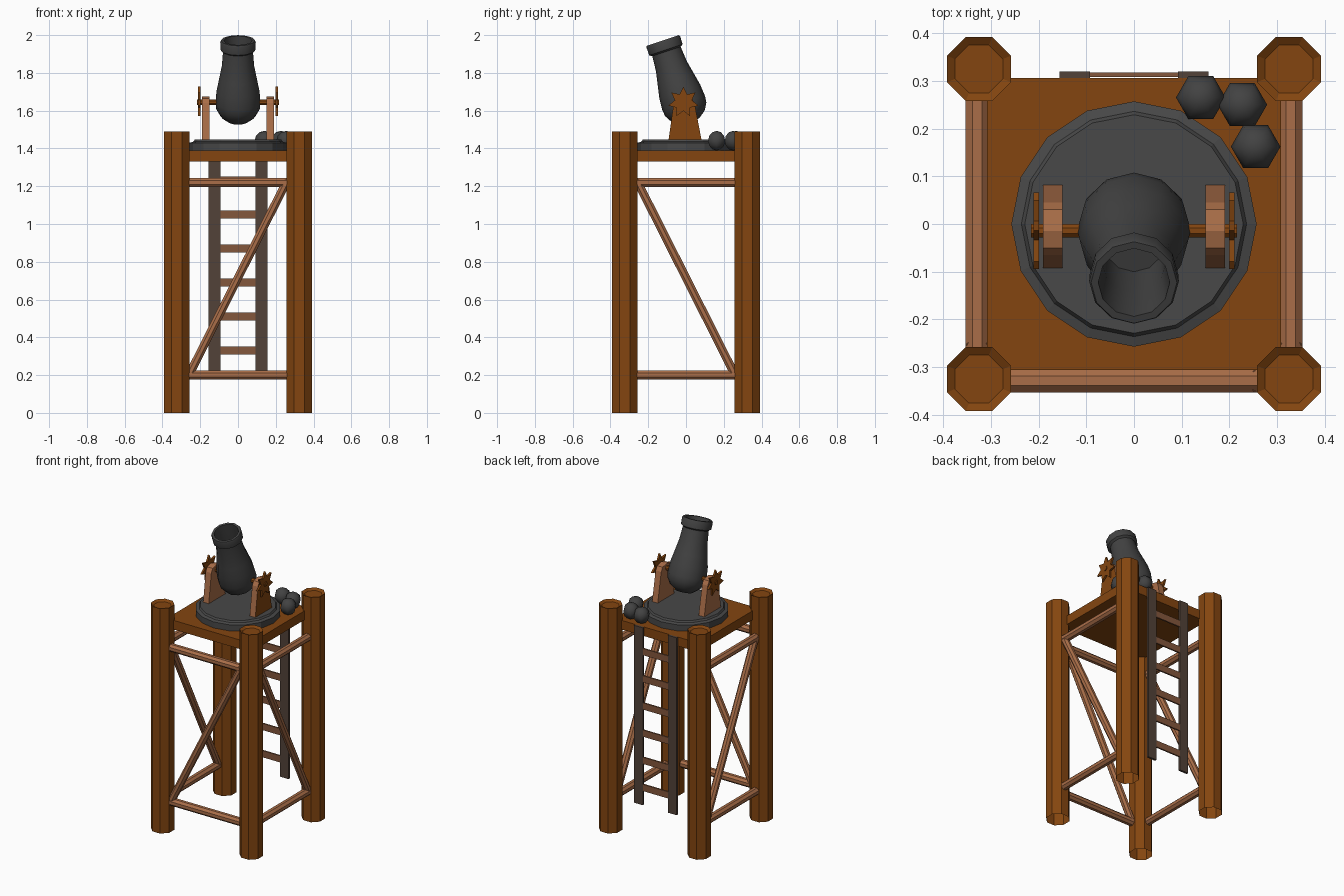
import bpy, bmesh, math
from mathutils import Vector, Matrix

if "Cube" in bpy.data.objects:
    bpy.data.objects.remove(bpy.data.objects["Cube"])


def mat(name, c):
    m = bpy.data.materials.new(name)
    m.diffuse_color = (*c, 1)
    m.use_nodes = True
    m.node_tree.nodes["Principled BSDF"].inputs["Base Color"].default_value = m.diffuse_color
    return m


BROWN = mat("brown wood", (0.23, 0.06, 0.005))
LIGHT = mat("light wood", (0.40, 0.155, 0.065))
RUNG = mat("rung wood", (0.23, 0.095, 0.045))
RAIL = mat("weathered wood", (0.085, 0.055, 0.040))
IRON = mat("grey iron", (0.065, 0.065, 0.065))
BARREL = mat("dark iron", (0.055, 0.055, 0.055))


def finish(name, bm, *mats, smooth=None):
    bmesh.ops.recalc_face_normals(bm, faces=bm.faces)
    me = bpy.data.meshes.new(name)
    bm.to_mesh(me)
    bm.free()
    ob = bpy.data.objects.new(name, me)
    bpy.context.collection.objects.link(ob)
    for m in mats:
        me.materials.append(m)
    if smooth:
        bpy.context.view_layer.objects.active = ob
        ob.select_set(True)
        bpy.ops.object.shade_smooth_by_angle(angle=math.radians(smooth))
        ob.select_set(False)
    return ob


def box(name, lo, hi, m):
    lo, hi = Vector(lo), Vector(hi)
    bm = bmesh.new()
    bmesh.ops.create_cube(bm, size=1, matrix=Matrix.Translation((lo + hi) / 2)
                          @ Matrix.Diagonal((*(hi - lo), 1)))
    return finish(name, bm, m)


def beam(name, a, b, half, m, sides=8):
    """Prism with flat sides running from a to b."""
    a, b = Vector(a), Vector(b)
    d = b - a
    z = d.normalized()
    ref = Vector((0, 0, 1)) if abs(z.z) < 0.99 else Vector((1, 0, 0))
    x = ref.cross(z).normalized()
    rot = Matrix((x, z.cross(x), z)).transposed().to_4x4()
    bm = bmesh.new()
    r = half / math.cos(math.pi / sides)
    bmesh.ops.create_cone(bm, cap_ends=True, segments=sides, radius1=r, radius2=r,
                          depth=d.length, matrix=Matrix.Translation((a + b) / 2) @ rot
                          @ Matrix.Rotation(math.pi / sides, 4, 'Z'))
    return finish(name, bm, m)


def lathe(name, profile, sides, m, matrix=Matrix(), smooth=None):
    """Revolve (radius, height) points around z."""
    bm = bmesh.new()
    rings = [[bm.verts.new((r * math.cos(2 * math.pi * i / sides),
                            r * math.sin(2 * math.pi * i / sides), h))
              for i in range(sides)] for r, h in profile]
    for p, q in zip(rings, rings[1:]):
        for i in range(sides):
            j = (i + 1) % sides
            bm.faces.new((p[i], p[j], q[j], q[i]))
    bm.faces.new(rings[0][::-1])
    bm.faces.new(rings[-1])
    bm.transform(matrix)
    return finish(name, bm, m, smooth=smooth)


def extrude_yz(name, pts, x0, x1, *mats):
    """Outline in the yz plane given thickness along x."""
    bm = bmesh.new()
    f = bm.faces.new([bm.verts.new((x0, y, z)) for y, z in pts])
    new = bmesh.ops.extrude_face_region(bm, geom=[f])['geom']
    bmesh.ops.translate(bm, vec=(x1 - x0, 0, 0),
                        verts=[v for v in new if isinstance(v, bmesh.types.BMVert)])
    bmesh.ops.recalc_face_normals(bm, faces=bm.faces)
    if len(mats) > 1:  # outer face takes the second colour
        for f in bm.faces:
            f.material_index = int(f.normal.x > 0.9)
    return finish(name, bm, *mats)


# Corner posts: octagonal, open at the foot, recessed top
for sx in (-1, 1):
    for sy in (-1, 1):
        bm = bmesh.new()
        r = 0.067 / math.cos(math.pi / 8)
        bmesh.ops.create_cone(bm, cap_ends=True, segments=8, radius1=r, radius2=r, depth=1.49,
                              matrix=Matrix.Translation((sx * .325, sy * .325, .745))
                              @ Matrix.Rotation(math.pi / 8, 4, 'Z'))
        bm.normal_update()
        top = [f for f in bm.faces if f.normal.z > 0.9]
        foot = [f for f in bm.faces if f.normal.z < -0.9]
        bmesh.ops.delete(bm, geom=foot, context='FACES_ONLY')
        bmesh.ops.inset_region(bm, faces=top, thickness=0.018)
        bmesh.ops.translate(bm, vec=(0, 0, -0.012), verts=top[0].verts)
        finish("corner_post", bm, BROWN)

# Platform and round iron base
box("platform", (-.308, -.306, 1.33), (.308, .306, 1.39), BROWN)
lathe("turntable", [(.257, 1.388), (.257, 1.43), (.236, 1.436), (.229, 1.447)], 16, IRON)

# Horizontal and diagonal braces on front, left and right
for z in (.2, 1.22):
    beam("front_beam", (-.3, -.329, z), (.3, -.329, z), .024, LIGHT)
    for s in (-1, 1):
        beam("side_beam", (s * .329, -.3, z), (s * .329, .3, z), .024, LIGHT)
beam("front_diagonal", (-.26, -.329, .2), (.26, -.329, 1.23), .022, LIGHT)
for s in (-1, 1):
    beam("side_diagonal", (s * .329, .26, .2), (s * .329, -.26, 1.23), .022, LIGHT)

# Ladder on the back
for s in (-1, 1):
    xs = sorted((s * .092, s * .156))
    box("ladder_rail", (xs[0], .306, .215), (xs[1], .32, 1.39), RAIL)
for i in range(6):
    z = .33 + .18 * i
    box("ladder_rung", (-.1, .308, z - .022), (.1, .318, z + .022), RUNG)

# Mortar barrel, tilted forward about the axle
AX = Vector((0, -.014, 1.645))
tilt = Matrix.Translation(AX) @ Matrix.Rotation(math.radians(18.4), 4, 'X')
lathe("barrel", [(.052, -.108), (.093, -.078), (.115, -.04), (.119, -.005), (.114, .06),
                 (.1, .13), (.086, .2), (.079, .283), (.093, .292), (.094, .335),
                 (.09, .344), (.075, .344), (.066, .22), (.064, .08)],
      12, BARREL, tilt, smooth=40)

# Axle, star wheels and supports
beam("axle", AX - Vector((.216, 0, 0)), AX + Vector((.216, 0, 0)), .014, BROWN)
star = []
for i in range(14):
    a = math.pi / 2 + math.pi * i / 7
    r = .082 if i % 2 == 0 else .046
    star.append((AX.y + r * math.cos(a), AX.z + r * math.sin(a)))
arch = [(-.093, 1.44), (.083, 1.44), (.045, 1.64), (.03, 1.665), (-.015, 1.675),
        (-.05, 1.665), (-.065, 1.64)]
for s in (-1, 1):
    extrude_yz("star_wheel", star, s * .199, s * .211, BROWN)
extrude_yz("left_support", arch, -.191, -.15, LIGHT)
extrude_yz("right_support", arch, .15, .191, LIGHT, BROWN)

# Cannonballs
for x, y in ((.14, .265), (.227, .25), (.255, .162)):
    bm = bmesh.new()
    bmesh.ops.create_uvsphere(bm, u_segments=6, v_segments=6, radius=.052,
                              matrix=Matrix.Translation((x, y, 1.441))
                              @ Matrix.Rotation(math.radians(30), 4, 'Z'))
    finish("cannonball", bm, BARREL, smooth=70)
